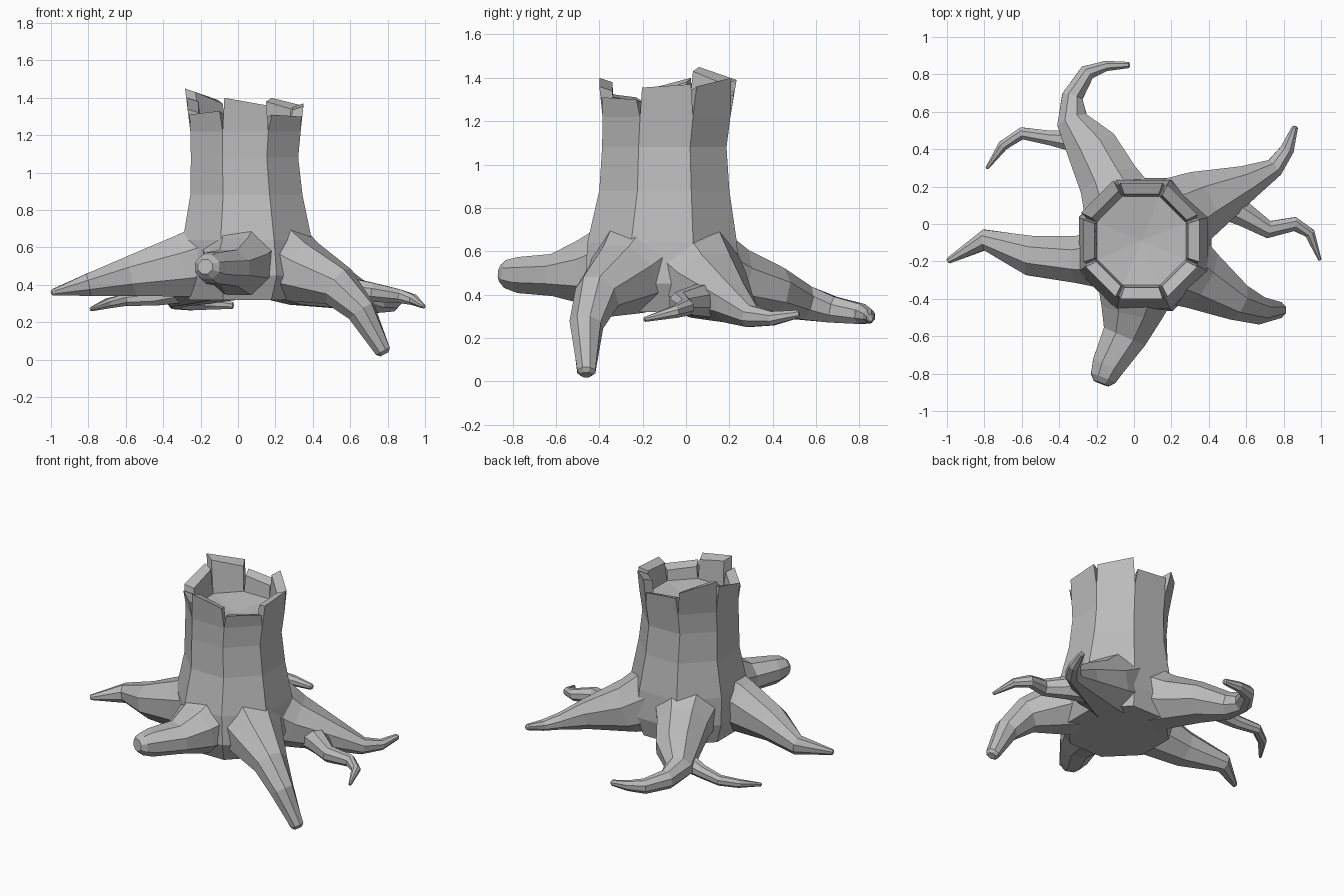
import bpy, bmesh
from math import cos, sin, pi, radians
from mathutils import Vector

cube = bpy.data.objects.get("Cube")
if cube:
    bpy.data.objects.remove(cube, do_unlink=True)

bark = bpy.data.materials.new("grey_bark")
bark.use_nodes = True
GREY = (0.5, 0.5, 0.5, 1)
bark.diffuse_color = GREY
bark.node_tree.nodes["Principled BSDF"].inputs["Base Color"].default_value = GREY


def finish(bm, name):
    bmesh.ops.recalc_face_normals(bm, faces=bm.faces)
    mesh = bpy.data.meshes.new(name)
    bm.to_mesh(mesh)
    bm.free()
    mesh.materials.append(bark)
    obj = bpy.data.objects.new(name, mesh)
    bpy.context.collection.objects.link(obj)
    return obj


def bridge(bm, rings):
    """Skin a list of vertex rings, cap the ends and return the last cap."""
    n = len(rings[0])
    for a, b in zip(rings, rings[1:]):
        for i in range(n):
            j = (i + 1) % n
            bm.faces.new((a[i], a[j], b[j], b[i]))
    bm.faces.new(rings[0])
    return bm.faces.new(rings[-1])


def octagon(cx, cy, apothem, z):
    """Corners of an octagon whose flats face the axes."""
    r = apothem / cos(pi / 8)
    return [Vector((cx + r * cos(radians(45 * i - 22.5)),
                    cy + r * sin(radians(45 * i - 22.5)), z)) for i in range(8)]


def root(name, path, sides=8):
    """Tapered tube with a blunt tip; each path point is x, y, z, half width, half height."""
    bm = bmesh.new()
    pts = [Vector(p[:3]) for p in path]
    rings = []

    def add_ring(centre, tangent, w, h):
        side = tangent.cross(Vector((0, 0, 1))).normalized()
        up = side.cross(tangent)
        angles = [2 * pi * (i + 0.5) / sides for i in range(sides)]
        rings.append([bm.verts.new(centre + side * (w * cos(a)) + up * (h * sin(a)))
                      for a in angles])

    for k, (*_, w, h) in enumerate(path):
        tangent = (pts[min(k + 1, len(pts) - 1)] - pts[max(k - 1, 0)]).normalized()
        add_ring(pts[k], tangent, w, h)
    add_ring(pts[-1] + tangent * w * 0.4, tangent, w * 0.6, h * 0.6)
    bridge(bm, rings)
    return finish(bm, name)


# Trunk: stacked octagons, widest just above the ground, with a dished top
bm = bmesh.new()
levels = [(0.05, -0.1, 0.31, 0.32), (0.06, -0.11, 0.355, 0.45), (0.05, -0.11, 0.345, 0.64),
          (0.045, -0.1, 0.30, 0.88), (0.035, -0.1, 0.287, 1.08), (0.04, -0.09, 0.295, 1.22)]
top = bridge(bm, [[bm.verts.new(v) for v in octagon(*lv)] for lv in levels])
bmesh.ops.poke(bm, faces=[top])["verts"][0].co.z -= 0.04
finish(bm, "trunk")

# Broken rim: one splintered plank per side of the trunk
tops = [(1.355, 1.37), (1.36, 1.40), (1.32, 1.34), (1.39, 1.45),
        (1.40, 1.34), (1.31, 1.33), (1.40, 1.36), (1.31, 1.30)]
low_out, low_in = octagon(0.04, -0.09, 0.295, 1.22), octagon(0.04, -0.09, 0.235, 1.19)
for i, (z0, z1) in enumerate(tops):
    bm = bmesh.new()
    j = (i + 1) % 8
    spread = 0.335 if i == 3 else 0.31
    top_out, top_in = octagon(0.04, -0.09, spread, 0), octagon(0.04, -0.09, spread - 0.06, 0)
    a, b = top_out[i].lerp(top_out[j], 0.06), top_out[j].lerp(top_out[i], 0.06)
    c, d = top_in[j].lerp(top_in[i], 0.05), top_in[i].lerp(top_in[j], 0.05)
    a.z, b.z, c.z, d.z = z0, z1, z1 - 0.02, z0 - 0.02
    rings = [[low_out[i], low_out[j], low_in[j], low_in[i]], [a, b, c, d]]
    bridge(bm, [[bm.verts.new(v) for v in ring] for ring in rings])
    finish(bm, f"rim_plank_{i + 1}")

# Roots: each starts wide inside the trunk so its shoulder blends into the sides
root("side_root", [(-0.02, -0.17, 0.56, .22, .25), (-0.3, -0.19, 0.5, .135, .18),
                   (-0.55, -0.17, 0.45, .115, .12), (-0.8, -0.085, 0.4, .06, .065),
                   (-0.99, -0.195, 0.36, .018, .018)])
root("front_stub_root", [(0.04, -0.2, 0.56, .28, .26), (-0.01, -0.46, 0.5, .18, .165),
                         (-0.05, -0.6, 0.49, .13, .105), (-0.14, -0.76, 0.49, .095, .09),
                         (-0.165, -0.825, 0.495, .075, .07)])
root("front_long_root", [(0.12, -0.16, 0.58, .27, .27), (0.34, -0.29, 0.47, .18, .18),
                         (0.54, -0.41, 0.39, .11, .115), (0.66, -0.46, 0.26, .08, .08),
                         (0.775, -0.46, 0.045, .045, .045)])
root("back_side_root", [(0.12, -0.02, 0.57, .26, .25), (0.36, 0.11, 0.44, .19, .17),
                        (0.6, 0.22, 0.36, .1, .1), (0.75, 0.3, 0.3, .055, .055),
                        (0.82, 0.4, 0.29, .04, .035), (0.86, 0.515, 0.31, .018, .02)])
root("back_side_root_branch", [(0.42, 0.14, 0.38, .1, .1), (0.59, 0.05, 0.37, .07, .075),
                               (0.72, -0.03, 0.36, .05, .055), (0.86, 0.0, 0.34, .04, .04),
                               (0.94, -0.05, 0.32, .03, .03), (0.993, -0.19, 0.285, .01, .012)])
root("back_root", [(-0.02, -0.02, 0.55, .25, .25), (-0.13, 0.22, 0.46, .175, .165),
                   (-0.22, 0.4, 0.41, .15, .125), (-0.33, 0.55, 0.36, .09, .085),
                   (-0.33, 0.68, 0.33, .06, .065), (-0.25, 0.81, 0.31, .045, .05),
                   (-0.15, 0.845, 0.3, .03, .035), (-0.03, 0.85, 0.29, .018, .02)])
root("back_root_branch", [(-0.28, 0.44, 0.37, .07, .07), (-0.45, 0.46, 0.33, .042, .045),
                          (-0.6, 0.485, 0.32, .035, .035), (-0.7, 0.42, 0.3, .03, .028),
                          (-0.785, 0.3, 0.27, .01, .012)])
